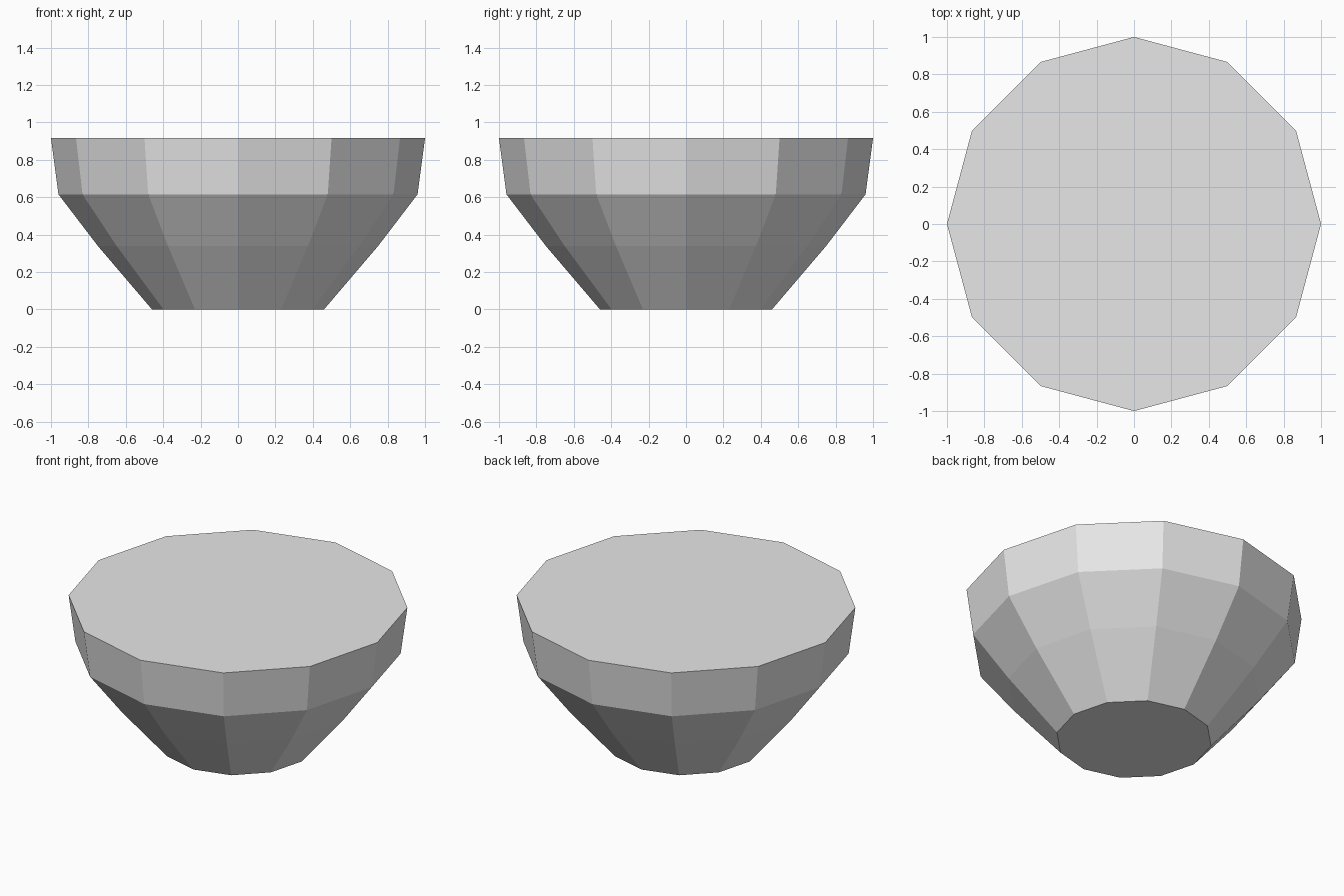
import bpy
import bmesh
from math import cos, sin, tau

# Remove the default cube
cube = bpy.data.objects.get("Cube")
if cube:
    bpy.data.objects.remove(cube, do_unlink=True)

SIDES = 12
# Bowl outline from base to rim: (radius, height)
PROFILE = [(0.46, 0), (0.75, 0.34), (0.96, 0.615), (1, 0.915)]

# Plain grey material
grey = bpy.data.materials.new("light_grey")
grey.use_nodes = True
colour = (0.8, 0.8, 0.8, 1)
grey.diffuse_color = colour
grey.node_tree.nodes["Principled BSDF"].inputs["Base Color"].default_value = colour

# Faceted bowl wall
bm = bmesh.new()
rings = [[bm.verts.new((r * cos(tau * i / SIDES), r * sin(tau * i / SIDES), z))
          for i in range(SIDES)] for r, z in PROFILE]
for low, high in zip(rings, rings[1:]):
    for i in range(SIDES):
        j = (i + 1) % SIDES
        bm.faces.new((low[i], low[j], high[j], high[i]))

# Flat base and flat top
bm.faces.new(rings[0][::-1])
bm.faces.new(rings[-1])

mesh = bpy.data.meshes.new("bowl")
bm.to_mesh(mesh)
bm.free()
mesh.materials.append(grey)
bpy.context.collection.objects.link(bpy.data.objects.new("bowl", mesh))
